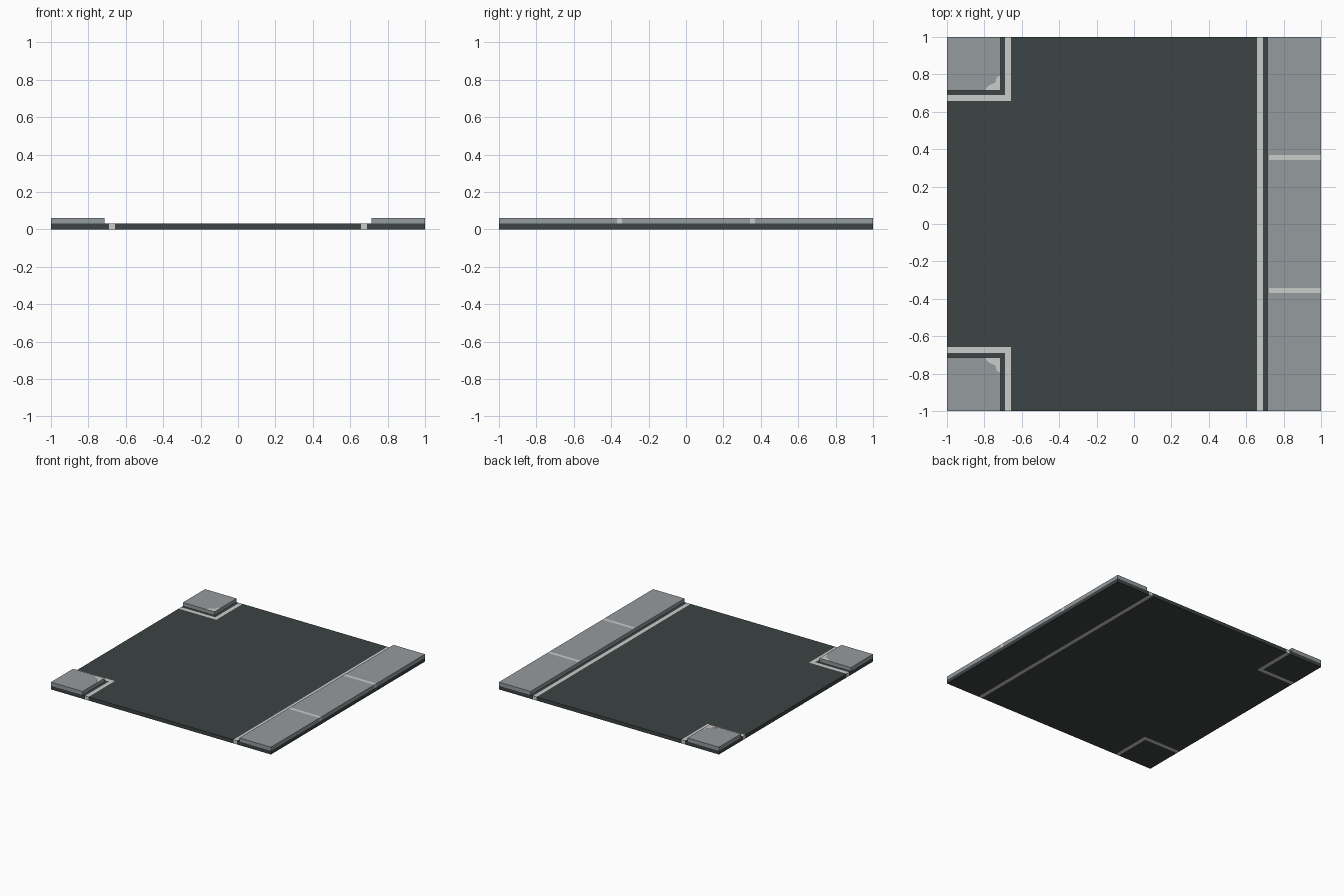
import bpy, bmesh

if "Cube" in bpy.data.objects:
    bpy.data.objects.remove(bpy.data.objects["Cube"])


def material(name, rgb):
    m = bpy.data.materials.new(name)
    m.diffuse_color = (*rgb, 1)
    m.use_nodes = True
    m.node_tree.nodes["Principled BSDF"].inputs["Base Color"].default_value = m.diffuse_color
    return m


ASPHALT = material("asphalt grey", (0.046, 0.058, 0.056))
PAVING = material("paving grey", (0.30, 0.325, 0.345))
PAINT = material("pale paint", (0.60, 0.61, 0.59))

ROAD_TOP, WALK_TOP = 0.03, 0.06
LINE_IN, LINE_OUT, WALK = 0.658, 0.69, 0.713


def prism(name, pts, z0, z1, mat):
    """Upright solid from a plan outline."""
    bm = bmesh.new()
    face = bm.faces.new([bm.verts.new((x, y, z0)) for x, y in pts])
    top = bmesh.ops.extrude_face_region(bm, geom=[face])["geom"]
    bmesh.ops.translate(bm, vec=(0, 0, z1 - z0),
                        verts=[g for g in top if isinstance(g, bmesh.types.BMVert)])
    bmesh.ops.recalc_face_normals(bm, faces=bm.faces)
    me = bpy.data.meshes.new(name)
    bm.to_mesh(me)
    bm.free()
    me.materials.append(mat)
    ob = bpy.data.objects.new(name, me)
    bpy.context.collection.objects.link(ob)
    return ob


def box(name, x0, x1, y0, y1, z0, z1, mat):
    return prism(name, [(x0, y0), (x1, y0), (x1, y1), (x0, y1)], z0, z1, mat)


# Road slab, split by the painted lines that run right through it
a, b = LINE_IN, LINE_OUT
prism("road", [(-a, -1), (a, -1), (a, 1), (-a, 1), (-a, a), (-1, a), (-1, -a), (-a, -a)],
      0, ROAD_TOP, ASPHALT)

# Straight side: line, gutter base and long pavement
box("edge_line", a, b, -1, 1, 0, ROAD_TOP, PAINT)
box("pavement_base", b, 1, -1, 1, 0, ROAD_TOP, ASPHALT)
cuts = [-1, -0.37, -0.343, 0.343, 0.37, 1]
box("pavement_kerb", WALK, 0.722, -1, 1, ROAD_TOP, WALK_TOP, PAVING)
for i in range(5):
    joint = i % 2 == 1
    box("pavement_joint" if joint else "pavement_slab", 0.722, 1, cuts[i], cuts[i + 1],
        ROAD_TOP, WALK_TOP, PAINT if joint else PAVING)

# Two corners on the side-road side
for s, side in ((-1, "front"), (1, "back")):
    prism(side + "_corner_line",
          [(-1, s * a), (-a, s * a), (-a, s), (-b, s), (-b, s * b), (-1, s * b)],
          0, ROAD_TOP, PAINT)
    box(side + "_corner_base", -1, -b, s * b, s, 0, ROAD_TOP, ASPHALT)
    box(side + "_corner_pavement", -1, -WALK, s * WALK, s, ROAD_TOP, WALK_TOP, PAVING)
    # Worn pale patch at the kerb corner
    patch = [(0.714, 0.714), (0.714, 0.795), (0.735, 0.785), (0.742, 0.755),
             (0.77, 0.745), (0.79, 0.728), (0.79, 0.714)]
    prism(side + "_corner_patch", [(-x, s * y) for x, y in patch],
          WALK_TOP - 0.004, WALK_TOP + 0.0006, PAINT)
